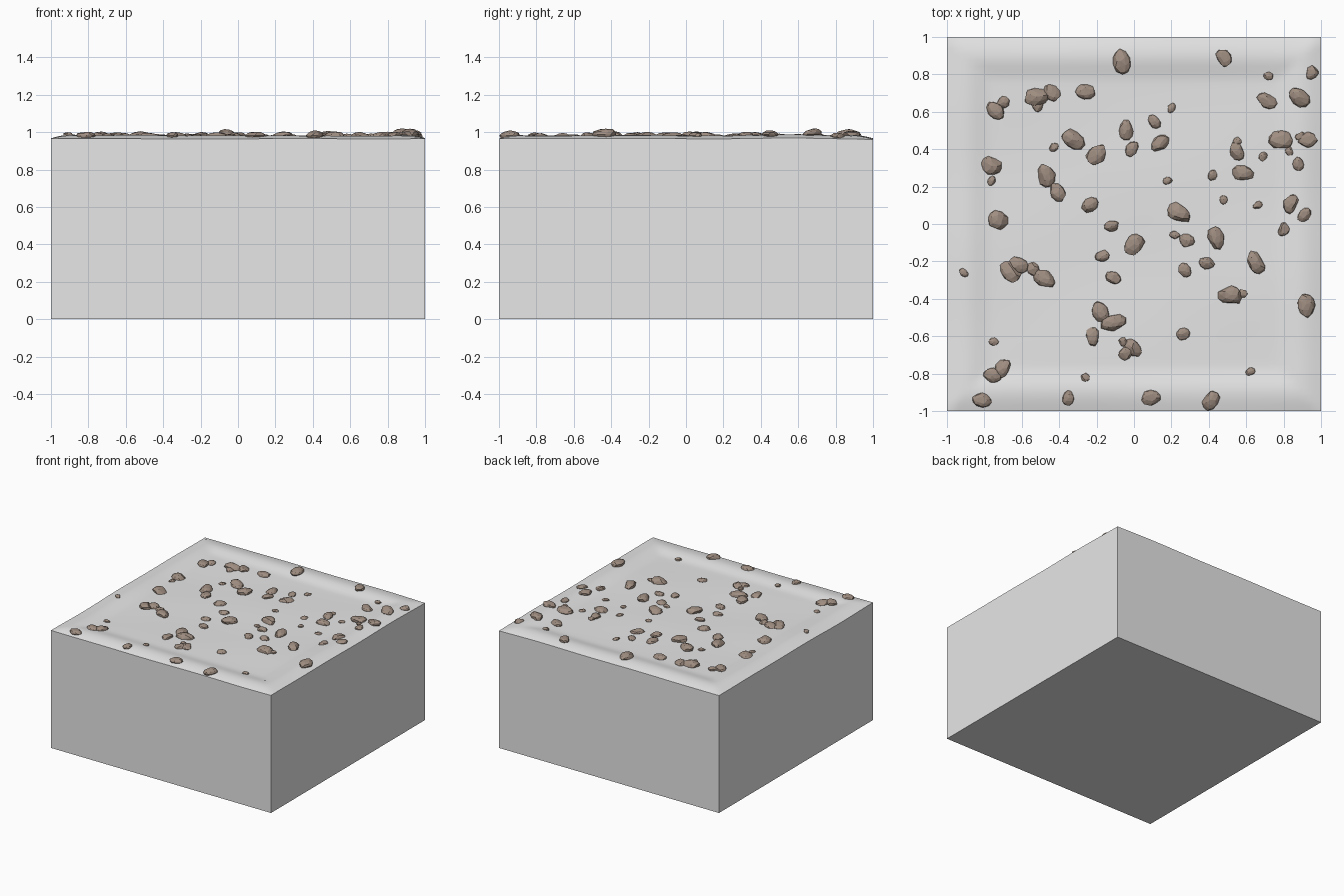
import bpy, bmesh, math, random
from mathutils import Vector, Matrix

random.seed(7)
if "Cube" in bpy.data.objects:
    bpy.data.objects.remove(bpy.data.objects["Cube"], do_unlink=True)


def make_material(name, colour):
    mat = bpy.data.materials.new(name)
    mat.use_nodes = True
    mat.diffuse_color = (*colour, 1)
    mat.node_tree.nodes["Principled BSDF"].inputs["Base Color"].default_value = (*colour, 1)
    return mat


def add_object(name, bm, material):
    mesh = bpy.data.meshes.new(name)
    bm.to_mesh(mesh)
    bm.free()
    mesh.materials.append(material)
    obj = bpy.data.objects.new(name, mesh)
    bpy.context.collection.objects.link(obj)
    return obj


def smooth_step(t):
    t = max(0.0, min(1.0, t))
    return t * t * (3 - 2 * t)


# Ground relief: soft raised rim around a gently rolling middle
def ground_height(x, y):
    inset = 1 - max(abs(x), abs(y))
    peak, foot = 0.11, 0.24
    if inset < peak:
        rim = math.sin(inset / peak * math.pi / 2)
    else:
        rim = 1 - smooth_step((inset - peak) / (foot - peak))
    waves = math.sin(7 * x + 2 * y + 1) + math.sin(8 * y - 3 * x) + math.sin(5 * (x + y))
    return 0.965 + 0.018 * rim + 0.0016 * waves


# Ground block: smooth top, flat walls and base
def build_ground(material):
    bm = bmesh.new()
    bmesh.ops.create_grid(bm, x_segments=64, y_segments=64, size=1)
    for v in bm.verts:
        v.co.z = ground_height(v.co.x, v.co.y)
    for f in bm.faces:
        f.smooth = True
    border = [e for e in bm.edges if e.is_boundary]
    for e in border:
        e.smooth = False
    walls = bmesh.ops.extrude_edge_only(bm, edges=border)["geom"]
    for item in walls:
        if isinstance(item, bmesh.types.BMVert):
            item.co.z = 0
        elif isinstance(item, bmesh.types.BMFace):
            item.smooth = False
    base = [e for e in bm.edges if e.is_boundary]
    bmesh.ops.contextual_create(bm, geom=base)
    for f in bm.faces:
        if all(v.co.z == 0 for v in f.verts):
            f.smooth = False
    bmesh.ops.recalc_face_normals(bm, faces=bm.faces)
    return add_object("ground_block", bm, material)


# One chipped stone: a ball trimmed by random planes, then squashed
def add_stone(bm, x, y, angle, length, width, height):
    verts = bmesh.ops.create_icosphere(bm, subdivisions=2, radius=1)["verts"]
    cuts = []
    for _ in range(9):
        normal = Vector([random.gauss(0, 1) for _ in range(3)]).normalized()
        cuts.append((normal, random.uniform(0.72, 0.9)))
    for v in verts:
        v.co *= random.uniform(0.97, 1.08)
        for normal, limit in cuts:
            v.co -= normal * max(0, v.co.dot(normal) - limit)
    place = (Matrix.Translation((x, y, ground_height(x, y) + height * 0.1))
             @ Matrix.Rotation(math.radians(angle), 4, "Z")
             @ Matrix.Diagonal((length, width, height, 1)))
    bmesh.ops.transform(bm, matrix=place, verts=verts)


def build_stones(name, places, size, material):
    bm = bmesh.new()
    for x, y, *turn in places:
        angle = turn[0] if turn else random.uniform(0, 180)
        k = random.uniform(0.95, 1.07)
        add_stone(bm, x, y, angle, size[0] * k, size[1] * k, size[2] * k)
    return add_object(name, bm, material)


# Stone positions, with the turn of the long side where it shows
large = [(-.07, .87, 110), (.88, .68, 140), (-.33, .45, 145), (-.2, .37, 50),
         (-.47, .26, 100), (-.73, .02, 150), (0, -.11, 60), (.24, .06, 150),
         (.44, -.07, 95), (.65, -.21, 125), (.52, -.38, 0), (.92, -.43, 85),
         (-.11, -.53, 10), (-.48, -.29, 145), (-.66, -.26, 130), (-.76, .31, 155),
         (.79, .45, 0), (-.52, .68, 10)]
medium = [(.48, .89, 110), (-.74, .61, 120), (-.62, -.22, 160), (-.18, -.47, 120),
          (-.01, -.66, 140), (-.7, -.77, 65), (.71, .66, 150), (-.26, .71, 170),
          (-.44, .7, 150), (-.04, .5, 90), (.14, .43, 45), (-.41, .17, 130),
          (-.24, .1, 30), (-.22, -.6, 90), (.58, .27, 170), (.55, .39, 120),
          (.84, .11, 70), (.09, -.93, 0), (.41, -.94, 60), (-.81, -.94, 0),
          (-.76, -.81, 170), (.93, .45, 0)]
small = [(-.7, .65, 60), (-.52, .64, 90), (.11, .55, 120), (-.01, .4, 60),
         (-.11, -.29, 150), (.28, -.09, 160), (.39, -.21, 160), (.88, .32, 90),
         (.95, .81, 40), (.8, -.03, 60), (.91, .05, 45), (.26, -.59, 30),
         (-.04, -.69, 30), (-.54, -.24, 130), (-.12, -.01, 10), (-.17, -.17, 20),
         (.27, -.25, 120), (-.35, -.93, 80)]
tiny = [(.72, .79), (.2, .62), (-.43, .41), (-.76, .23), (-.91, -.26), (-.75, -.63),
        (-.26, -.82), (.62, -.79), (.58, -.37), (.22, -.06), (.18, .23), (.42, .26),
        (.48, .13), (.66, .1), (.69, .36), (.83, .39), (.89, .47), (.55, .44), (-.06, -.63)]

ground_grey = make_material("ground_grey", (0.8, 0.8, 0.8))
stone_brown = make_material("stone_brown", (0.35, 0.27, 0.22))

build_ground(ground_grey)
build_stones("large_stones", large, (0.069, 0.05, 0.032), stone_brown)
build_stones("medium_stones", medium, (0.056, 0.041, 0.025), stone_brown)
build_stones("small_stones", small, (0.043, 0.033, 0.02), stone_brown)
build_stones("tiny_stones", tiny, (0.028, 0.022, 0.014), stone_brown)
